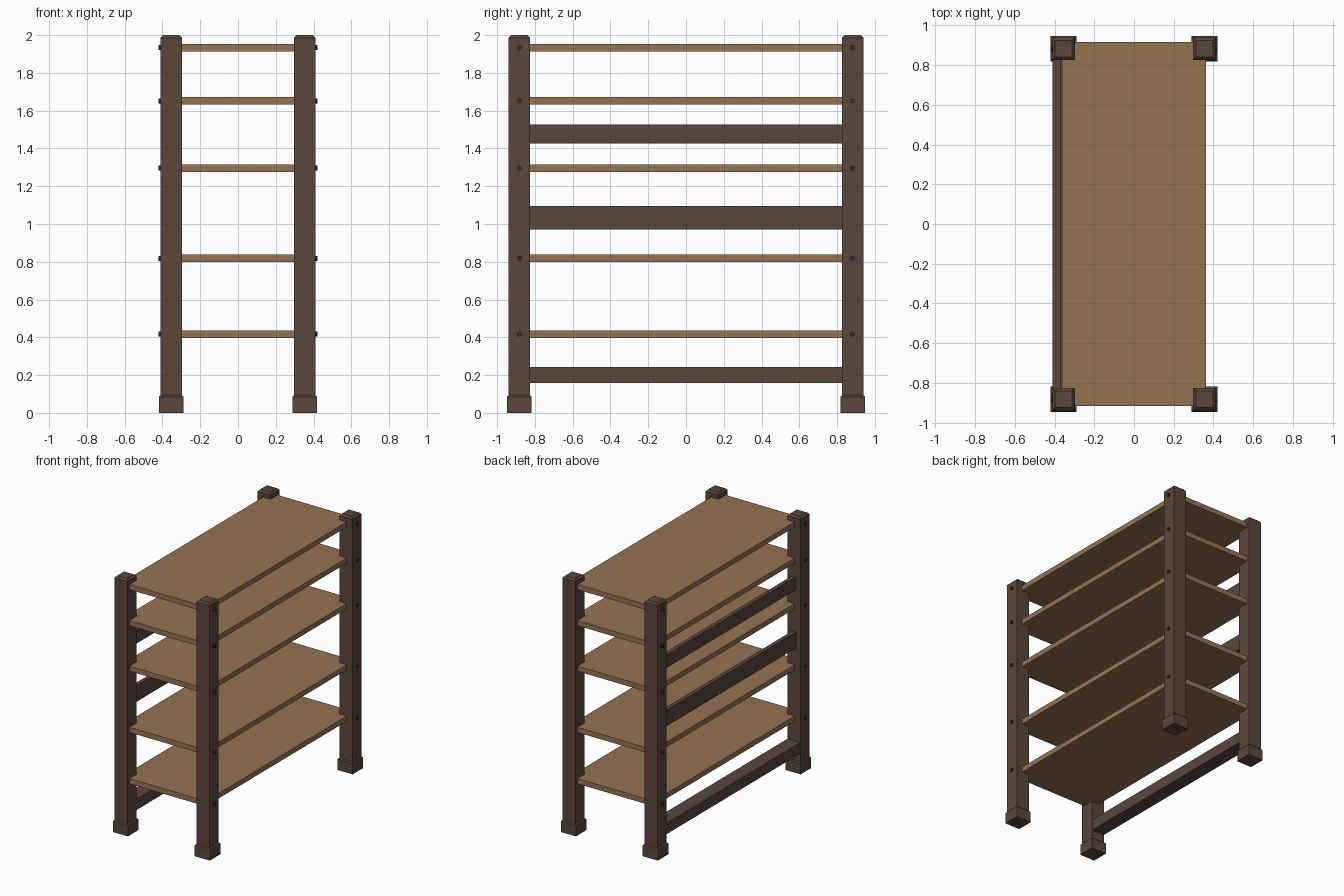
import bpy, bmesh
from mathutils import Matrix

if "Cube" in bpy.data.objects:
    bpy.data.objects.remove(bpy.data.objects["Cube"])


def material(name, rgb):
    m = bpy.data.materials.new(name)
    m.diffuse_color = (*rgb, 1)
    m.use_nodes = True
    m.node_tree.nodes["Principled BSDF"].inputs["Base Color"].default_value = m.diffuse_color
    return m


DARK = material("dark_wood", (0.10, 0.061, 0.042))
LIGHT = material("shelf_wood", (0.29, 0.17, 0.083))
METAL = material("bolt_metal", (0.035, 0.032, 0.03))


def finish(name, bm, mat):
    bmesh.ops.recalc_face_normals(bm, faces=bm.faces)
    me = bpy.data.meshes.new(name)
    bm.to_mesh(me)
    bm.free()
    me.materials.append(mat)
    ob = bpy.data.objects.new(name, me)
    bpy.context.collection.objects.link(ob)
    return ob


def box(name, lo, hi, mat, top_bevel=0):
    bm = bmesh.new()
    bmesh.ops.create_cube(bm, size=1)
    for v in bm.verts:
        v.co = [a + (c + 0.5) * (b - a) for a, b, c in zip(lo, hi, v.co)]
    if top_bevel:
        edges = [e for e in bm.edges if all(v.co.z > hi[2] - 1e-4 for v in e.verts)]
        bmesh.ops.bevel(bm, geom=edges, offset=top_bevel, segments=1, affect='EDGES')
    return finish(name, bm, mat)


def bolt(name, x, y, z):
    bm = bmesh.new()
    rot = Matrix.Translation((x, y, z)) @ Matrix.Rotation(1.5707963, 4, 'Y')
    bmesh.ops.create_cone(bm, cap_ends=True, segments=8, radius1=0.0135,
                          radius2=0.0135, depth=0.03, matrix=rot)
    return finish(name, bm, METAL)


PX, PY = 0.354, 0.882          # post centres
POST, FOOT = 0.0565, 0.065     # half widths
SHELVES = (0.417, 0.818, 1.296, 1.652, 1.934)

# Corner posts with chamfered tops, block feet and bolt heads
for sx, side in ((-1, "left"), (1, "right")):
    for sy, end in ((-1, "front"), (1, "back")):
        x, y = sx * PX, sy * PY
        tag = f"{end}_{side}"
        box(f"post_{tag}", (x - POST, y - POST, 0.05), (x + POST, y + POST, 2.0), DARK, 0.014)
        box(f"foot_{tag}", (x - FOOT, y - FOOT, 0), (x + FOOT, y + FOOT, 0.094), DARK, 0.009)
        for i, z in enumerate(SHELVES):
            bolt(f"bolt_{tag}_{i + 1}", sx * 0.406, y, z)

# Shelf boards
for i, z in enumerate(SHELVES):
    box(f"shelf_{i + 1}", (-0.362, -0.915, z - 0.02), (0.362, 0.915, z + 0.02), LIGHT)

# Rails along the left side: thick lower beam, two thinner slats
for name, x0, x1, z0, z1 in (("lower_rail", -0.409, -0.299, 0.157, 0.243),
                             ("middle_slat", -0.371, -0.339, 0.97, 1.095),
                             ("upper_slat", -0.371, -0.339, 1.425, 1.527)):
    box(name, (x0, -PY, z0), (x1, PY, z1), DARK)
